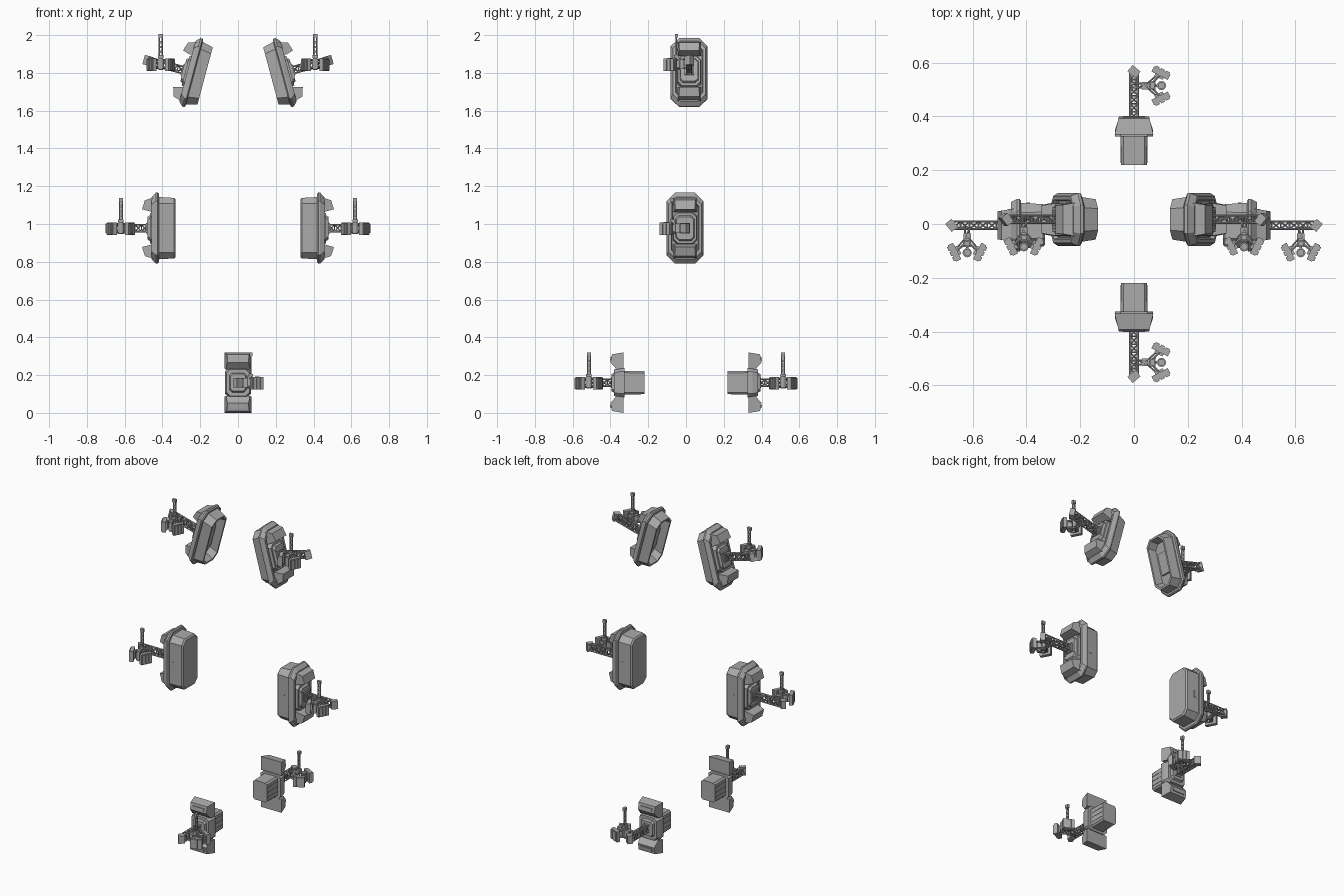
import bpy, bmesh, math
from mathutils import Matrix, Vector

cube = bpy.data.objects.get("Cube")
if cube:
    bpy.data.objects.remove(cube)


def material(name, value):
    mat = bpy.data.materials.new(name)
    mat.use_nodes = True
    colour = (value, value, value, 1)
    mat.diffuse_color = colour
    mat.node_tree.nodes["Principled BSDF"].inputs["Base Color"].default_value = colour
    return mat


GREY = material("plain grey", 0.4)


def finish(name, bm, frame):
    """Move local (out, side, up) geometry into place and make the object."""
    bmesh.ops.transform(bm, matrix=frame, verts=bm.verts)
    bmesh.ops.recalc_face_normals(bm, faces=bm.faces)
    mesh = bpy.data.meshes.new(name)
    bm.to_mesh(mesh)
    bm.free()
    mesh.materials.append(GREY)
    obj = bpy.data.objects.new(name, mesh)
    bpy.context.collection.objects.link(obj)


def loft(bm, sections, up=0):
    """Bridge chamfered rectangles given as (out, half width, half height, chamfer)."""
    rings = []
    for u, a, b, c in sections:
        corners = [(a, b - c), (a - c, b), (c - a, b), (-a, b - c),
                   (-a, c - b), (c - a, -b), (a - c, -b), (a, c - b)]
        rings.append([bm.verts.new((u, v, w + up)) for v, w in corners])
    for low, high in zip(rings, rings[1:]):
        for i in range(8):
            j = (i + 1) % 8
            bm.faces.new((low[i], low[j], high[j], high[i]))
    bm.faces.new(rings[0])
    bm.faces.new(rings[-1])


def box(bm, centre, size, turn=0):
    place = Matrix.Translation(centre) @ Matrix.Rotation(turn, 4, 'Z')
    bmesh.ops.create_cube(bm, size=1, matrix=place @ Matrix.Diagonal((*size, 1)))


def drum(bm, centre, radius, height):
    bmesh.ops.create_cone(bm, cap_ends=True, segments=12, radius1=radius, radius2=radius,
                          depth=height, matrix=Matrix.Translation(centre))


def rod(bm, start, end, radius=0.0035):
    start, end = Vector(start), Vector(end)
    along = end - start
    place = Matrix.Translation((start + end) / 2) @ along.to_track_quat('Z', 'Y').to_matrix().to_4x4()
    bmesh.ops.create_cone(bm, cap_ends=True, segments=6, radius1=radius, radius2=radius,
                          depth=along.length, matrix=place)


def wedge(bm, profile, inner, outer, flip):
    """Cap with an (out, up) profile, narrowing towards its outer edge."""
    far = max(u for u, w in profile)
    sides = []
    for s in (-1, 1):
        sides.append([bm.verts.new((u, s * (inner + (outer - inner) * u / far), w * flip))
                      for u, w in profile])
    for i in range(len(profile)):
        j = (i + 1) % len(profile)
        bm.faces.new((sides[0][i], sides[0][j], sides[1][j], sides[1][i]))
    for side in sides:
        bm.faces.new(side)


def truss(name, frame, start, end):
    """Lattice arm of four rails with zigzag bracing."""
    bm = bmesh.new()
    corners = [(0.014, 0.018), (-0.014, 0.018), (-0.014, -0.018), (0.014, -0.018)]
    bays = 6
    step = (end - start) / bays
    for k in range(4):
        here, there = corners[k], corners[(k + 1) % 4]
        rod(bm, (start, *here), (end, *here), 0.0045)
        for i in range(bays):
            u = start + i * step
            a, b = (here, there) if i % 2 else (there, here)
            rod(bm, (u, *a), (u + step, *b))
            rod(bm, (u, *here), (u, *there))
    box(bm, (start, 0, 0), (0.02, 0.05, 0.055))
    box(bm, (end, 0, 0), (0.03, 0.038, 0.05), math.radians(40))
    finish(name, bm, frame)


def sensor_head(prefix, frame):
    """Upright mast with two angled pods, a drum and an aerial."""
    bm = bmesh.new()
    drum(bm, (0, 0, 0), 0.013, 0.064)
    for z in (-0.022, 0.022):
        rod(bm, (-0.008, -0.06, z), (-0.008, 0, z))
        rod(bm, (0.008, -0.06, z), (0.008, 0, z))
        rod(bm, (-0.008, -0.045, z), (0.008, -0.015, z))
        for s in (-1, 1):
            rod(bm, (0, 0, z), (s * 0.045, 0.04, z), 0.005)
            rod(bm, (0, -0.02, z), (s * 0.035, 0.02, z))
        rod(bm, (0, 0, z), (0, 0.04, z), 0.005)
    box(bm, (0, -0.02, 0), (0.028, 0.02, 0.05))
    drum(bm, (0, 0.042, 0.002), 0.017, 0.05)
    drum(bm, (0, 0.042, 0.002), 0.013, 0.062)
    finish(prefix + "_mast", bm, frame)

    bm = bmesh.new()
    for s in (-1, 1):
        turn = s * math.radians(27)
        spin = Matrix.Rotation(-turn, 4, 'Z')
        centre = Vector((s * 0.047, 0.04, -0.004))
        box(bm, centre, (0.022, 0.068, 0.066), turn)
        normal = Matrix.Rotation(turn, 3, 'Z') @ Vector((s, 0, 0))
        along = Matrix.Rotation(turn, 3, 'Z') @ Vector((0, 1, 0))
        for k in (-1, 0, 1):
            box(bm, centre + normal * 0.012 + along * 0.021 * k, (0.01, 0.016, 0.058), turn)
        box(bm, centre - normal * 0.014, (0.012, 0.034, 0.04), turn)
    finish(prefix + "_pods", bm, frame)

    bm = bmesh.new()
    for s in (-1, 1):
        rod(bm, (s * 0.007, 0.008, 0.02), (s * 0.007, 0.008, 0.155), 0.0045)
    for z in (0.04, 0.065, 0.09, 0.115):
        box(bm, (0, 0.008, z), (0.014, 0.006, 0.012))
    box(bm, (0, 0.008, 0.15), (0.022, 0.016, 0.02))
    box(bm, (0, 0.008, 0.04), (0.03, 0.024, 0.014))
    finish(prefix + "_aerial", bm, frame)


def large_housing(prefix, frame, hollow):
    """Rounded tub, dished flange and outer fins."""
    bm = bmesh.new()
    if hollow:
        loft(bm, [(0, 0.084, 0.172, 0.04), (-0.063, 0.075, 0.157, 0.035),
                  (-0.063, 0.064, 0.146, 0.032), (-0.012, 0.058, 0.13, 0.03)])
        box(bm, (-0.018, 0, 0), (0.02, 0.07, 0.13))
    else:
        loft(bm, [(0, 0.083, 0.165, 0.035), (-0.085, 0.079, 0.16, 0.03),
                  (-0.093, 0.071, 0.152, 0.027)])
        for s in (-1, 1):
            box(bm, (-0.03, s * 0.081, -0.01), (0.012, 0.008, 0.045))
    finish(prefix + "_tub", bm, frame)

    bm = bmesh.new()
    loft(bm, [(-0.004, 0.09, 0.182, 0.042), (0.002, 0.098, 0.188, 0.045),
              (0.012, 0.098, 0.188, 0.045), (0.034, 0.087, 0.165, 0.04),
              (0.034, 0.073, 0.15, 0.034), (0.016, 0.068, 0.142, 0.03)])
    finish(prefix + "_flange", bm, frame)

    bm = bmesh.new()
    loft(bm, [(0.012, 0.064, 0.088, 0.022), (0.044, 0.06, 0.08, 0.022),
              (0.044, 0.05, 0.068, 0.018), (0.056, 0.046, 0.06, 0.016)])
    for s in (-1, 1):
        box(bm, (0.05, s * 0.04, 0), (0.02, 0.012, 0.07))
    finish(prefix + "_arm_mount", bm, frame)

    bm = bmesh.new()
    for flip in (-1, 1):
        wedge(bm, [(0.014, 0.165), (0.014, 0.088), (0.03, 0.085), (0.085, 0.1), (0.07, 0.148)],
              0.066, 0.052, flip)
    finish(prefix + "_fins", bm, frame)


def small_housing(prefix, frame):
    """Compact tub with a cap above and below."""
    bm = bmesh.new()
    loft(bm, [(0, 0.05, 0.063, 0.01), (-0.112, 0.048, 0.061, 0.01)])
    for s in (-1, 1):
        for z in (-0.03, 0, 0.03):
            box(bm, (-0.055, s * 0.049, z), (0.1, 0.004, 0.008))
    finish(prefix + "_tub", bm, frame)

    bm = bmesh.new()
    loft(bm, [(-0.006, 0.07, 0.078, 0.02), (0.02, 0.07, 0.078, 0.02), (0.05, 0.06, 0.07, 0.018),
              (0.05, 0.045, 0.052, 0.014), (0.062, 0.04, 0.045, 0.012)])
    finish(prefix + "_arm_mount", bm, frame)

    bm = bmesh.new()
    for flip in (-1, 1):
        wedge(bm, [(0, 0.16), (0, 0.075), (0.035, 0.07), (0.068, 0.108), (0.06, 0.15)],
              0.072, 0.056, flip)
        wedge(bm, [(0.05, 0.135), (0.05, 0.118), (0.07, 0.118), (0.068, 0.135)], 0.04, 0.04, flip)
    finish(prefix + "_caps", bm, frame)


def axes(origin, out, side, up):
    frame = Matrix((out, side, up)).transposed().to_4x4()
    frame.translation = origin
    return frame


def module(prefix, origin, out, side, tilt, kind, reach, head):
    """One unit: housing and arm follow the tilt, the head stays upright."""
    out, side, z = Vector(out), Vector(side), Vector((0, 0, 1))
    c, s = math.cos(tilt), math.sin(tilt)
    tilted = axes(origin, out * c + z * s, side, z * c - out * s)
    if kind == "small":
        small_housing(prefix, tilted)
    else:
        large_housing(prefix, tilted, kind == "hollow")
    truss(prefix + "_arm", tilted, 0.055, reach)
    sensor_head(prefix, axes(tilted @ Vector((head, 0.06, 0)), out, side, z))


# Upper and middle units on both flanks
for flank, s in (("left", 1), ("right", -1)):
    module("upper_" + flank, (s * 0.235, 0.017, 1.8), (s, 0, 0), (0, -1, 0),
           math.radians(15), "hollow", 0.25, 0.18)
    module("middle_" + flank, (s * 0.423, -0.005, 0.978), (s, 0, 0), (0, -1, 0),
           0, "closed", 0.255, 0.197)

# Lower units at front and back
for end, s in (("front", -1), ("back", 1)):
    module("lower_" + end, (0, s * 0.332, 0.16), (0, s, 0), (1, 0, 0), 0, "small", 0.235, 0.182)
